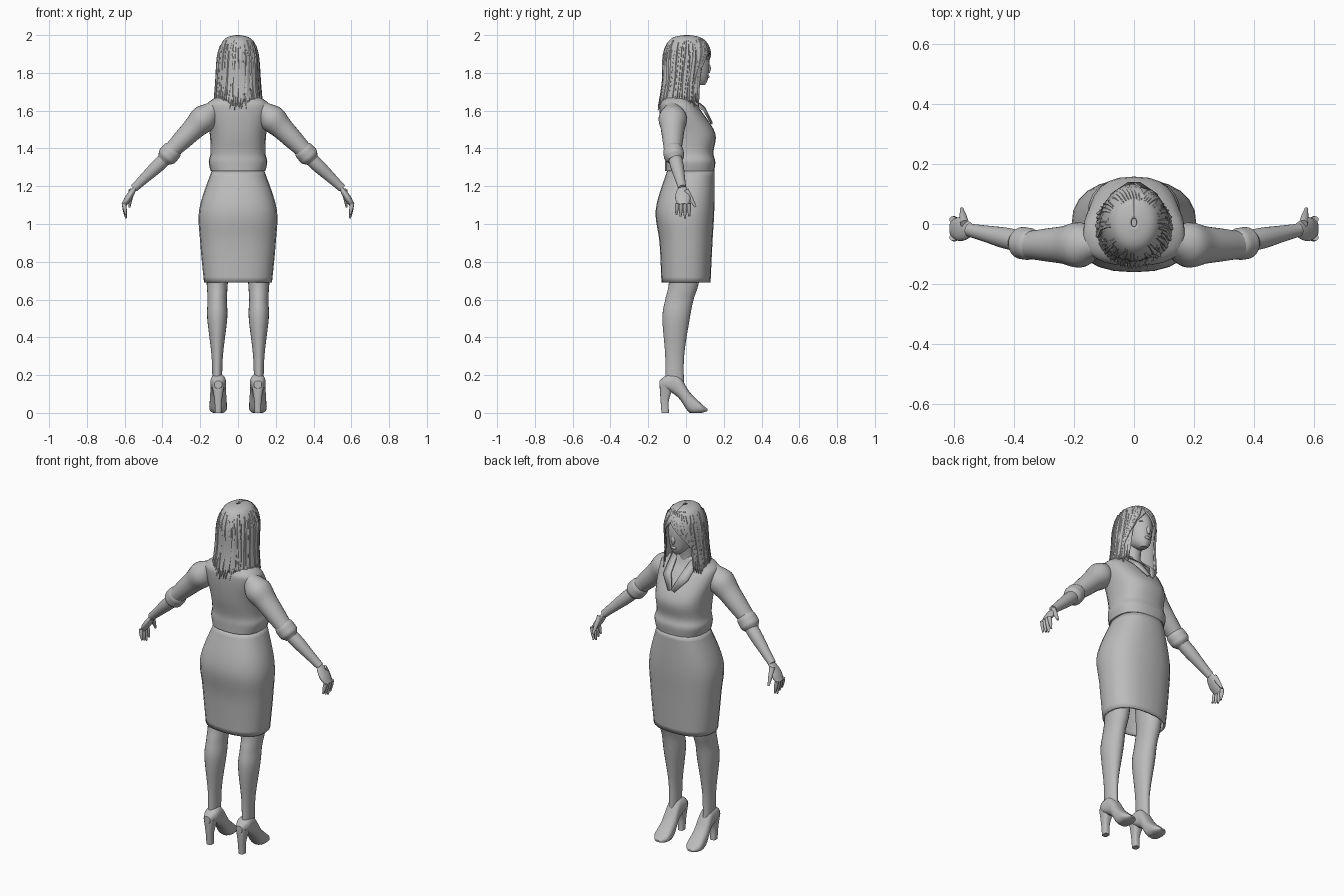
import bpy, bmesh, math, random
from mathutils import Matrix, Vector

random.seed(4)
cube = bpy.data.objects.get("Cube")
if cube:
    bpy.data.objects.remove(cube, do_unlink=True)

grey = bpy.data.materials.new("plain_grey")
grey.use_nodes = True
grey.diffuse_color = (.5, .5, .5, 1)
grey.node_tree.nodes["Principled BSDF"].inputs["Base Color"].default_value = grey.diffuse_color
made = []


def finish(name, bm, thickness=None):
    bmesh.ops.recalc_face_normals(bm, faces=bm.faces)
    mesh = bpy.data.meshes.new(name)
    bm.to_mesh(mesh)
    bm.free()
    mesh.materials.append(grey)
    part = bpy.data.objects.new(name, mesh)
    bpy.context.collection.objects.link(part)
    if thickness:
        part.modifiers.new("thickness", "SOLIDIFY").thickness = thickness
    made.append(part)


def skin(bm, rings, closed=True, capped=True):
    """Bridge successive rings of points with quads."""
    verts = [[bm.verts.new(point) for point in ring] for ring in rings]
    count = len(verts[0])
    for lower, upper in zip(verts, verts[1:]):
        for i in range(count if closed else count - 1):
            j = (i + 1) % count
            bm.faces.new((lower[i], lower[j], upper[j], upper[i]))
    if closed and capped:
        bm.faces.new(verts[0])
        bm.faces.new(verts[-1])


def refine(rows, steps=5):
    """Pass a smooth spline through rows of numbers."""
    last = len(rows) - 1
    result = []
    for i in range(last):
        around = [rows[min(max(i + k, 0), last)] for k in range(-1, 3)]
        for step in range(steps):
            t = step / steps
            result.append([b + t * (c - a + t * (2 * a - 5 * b + 4 * c - d
                                                 + t * (3 * (b - c) + d - a))) / 2
                           for a, b, c, d in zip(*around)])
    return result + [rows[last]]


def oval(width, height, squareness=2, sides=24):
    """Points of a rounded outline around the origin."""
    def bend(value):
        return math.copysign(abs(value) ** (2 / squareness), value)
    angles = [math.tau * k / sides for k in range(sides)]
    return [(width * bend(math.sin(a)), height * bend(math.cos(a))) for a in angles]


def loft(name, rows, centre=0, squareness=2, hollow=None):
    """Stack level outlines: height, half width, back, front."""
    bm = bmesh.new()
    rings = [[(centre + x, (back + front) / 2 + y, z)
              for x, y in oval(width, (front - back) / 2, squareness)]
             for z, width, back, front in refine(rows)]
    skin(bm, rings, capped=not hollow)
    finish(name, bm, hollow)


def limb(name, side, start, end, radii, flatness=1):
    """Straight round limb whose radii are evenly spaced along it."""
    start, end = (Vector((side * p[0], p[1], p[2])) for p in (start, end))
    along = (end - start).normalized()
    deep = (Vector((0, 1, 0)) - along * along.y).normalized()
    across = along.cross(deep) * flatness
    profile = refine([[radius] for radius in radii])
    bm = bmesh.new()
    skin(bm, [[start.lerp(end, i / (len(profile) - 1)) + across * x + deep * y
               for x, y in oval(radius, radius)] for i, (radius,) in enumerate(profile)])
    finish(name, bm)


def ball(name, centre, size):
    bm = bmesh.new()
    bmesh.ops.create_uvsphere(bm, u_segments=16, v_segments=8, radius=1,
                              matrix=Matrix.Translation(centre) @ Matrix.Diagonal((*size, 1)))
    finish(name, bm)


# Clothes on the body
loft("skirt", [(.69, .18, -.13, .13), (.9, .2, -.14, .14), (1.08, .205, -.16, .15),
               (1.28, .14, -.1, .15)], squareness=2.4, hollow=.01)
loft("blouse", [(1.28, .145, -.11, .15), (1.33, .155, -.11, .155), (1.38, .145, -.11, .145),
                (1.48, .15, -.13, .155), (1.6, .17, -.14, .08), (1.65, .15, -.13, .04),
                (1.7, .05, -.08, .02)], squareness=2.5)

# Neck, head and face
limb("neck", 1, (0, -.03, 1.6), (0, 0, 1.8), (.06, .045, .045))
loft("head", [(1.735, .02, .05, .1), (1.78, .055, -.03, .118), (1.9, .07, -.08, .12),
              (1.98, .03, -.03, .06)])
limb("nose", 1, (0, .11, 1.87), (0, .122, 1.8), (.005, .01, .014, .005))
ball("lips", (0, .11, 1.78), (.02, .015, .01))

# Hair surface that the locks follow
hair_rows = refine([(2, .01, -.01, .02), (1.98, .07, -.08, .09), (1.9, .105, -.12, .13),
                    (1.75, .117, -.125, .11), (1.6, .13, -.15, .12)])


def hair_point(angle, z, lift=0):
    for upper, lower in zip(hair_rows, hair_rows[1:]):
        if lower[0] <= z:
            break
    t = (upper[0] - z) / (upper[0] - lower[0])
    _, width, back, front = (a + (b - a) * t for a, b in zip(upper, lower))
    turn = math.radians(angle)
    depth = (front - back) / 2 + lift
    return (width + lift) * math.sin(turn), (back + front) / 2 + depth * math.cos(turn), z


# Shell that opens around the face
bm = bmesh.new()
shell = []
for z, *_ in hair_rows[:-2]:
    opening = 56 * min(max((1.95 - z) / .12, 0), 1)
    spread = 180 - opening
    shell.append([hair_point(180 + spread * k / 20, z) for k in range(-20, 21)])
skin(bm, shell, closed=False)
finish("hair_shell", bm, .008)


def lock(bm, angle, top, end_angle, bottom, width, lift):
    """A ridged lock of hair that tapers to a point."""
    rings = []
    for k in range(11):
        t = k / 10
        z = top + (bottom - top) * t
        middle = angle + (end_angle - angle) * t
        half = width * (1 - t ** 4) * min(1, t + .5) + .5
        rings.append([hair_point(middle + half * edge, z, lift if abs(edge) < 1 else -.003)
                      for edge in (-1, -.5, .5, 1)])
    skin(bm, rings, closed=False)


# Long locks around the back and sides, with ragged ends
bm = bmesh.new()
for k in range(46):
    angle = 52 + 256 * k / 45
    lock(bm, angle + random.uniform(-8, 8), random.uniform(1.9, 1.98), angle,
         random.uniform(1.6, 1.65), random.uniform(5, 9), random.uniform(.001, .006))
finish("long_locks", bm)

# Side-swept fringe from an off-centre parting
bm = bmesh.new()
for k in range(9):
    lock(bm, 28 - 8 * k, 1.985, -22 - 5 * k, 1.87 - k / 60, 9, .004)
for k in range(4):
    lock(bm, 24 + 6 * k, 1.98, 46 + 6 * k, 1.84 - k / 25, 8, .004)
finish("fringe", bm)

for side, tag in ((1, "left_"), (-1, "right_")):
    # Collar flap
    bm = bmesh.new()
    edges = [[(.05, 0, 1.7), (.09, 0, 1.69)], [(.03, .1, 1.62), (.08, .1, 1.6)],
             [(0, .14, 1.54), (.02, .14, 1.53)]]
    skin(bm, [[(side * x, y, z) for x, y, z in edge] for edge in edges], closed=False)
    finish(tag + "collar", bm, .008)

    # Eye and brow
    ball(tag + "eye", (side * .028, .1, 1.85), (.014, .012, .006))
    ball(tag + "brow", (side * .03, .1, 1.873), (.018, .014, .004))

    # Sleeve, rolled cuff and forearm
    limb(tag + "sleeve", side, (.12, -.07, 1.62), (.35, -.07, 1.39),
         (.04, .075, .063, .055, .047), .95)
    limb(tag + "cuff", side, (.33, -.07, 1.41), (.395, -.06, 1.335),
         (.04, .052, .054, .052, .035))
    limb(tag + "forearm", side, (.37, -.06, 1.36), (.55, -.02, 1.19),
         (.036, .035, .028, .022))

    # Hand
    limb(tag + "palm", side, (.54, -.02, 1.2), (.605, -.015, 1.1),
         (.02, .035, .04, .03), .45)
    for i, finger in enumerate(("index", "middle", "ring", "little")):
        y = .015 - i / 50
        length = .08 - abs(i - 1) / 100
        limb(tag + finger + "_finger", side, (.605, y, 1.11), (.593, y * 1.15, 1.11 - length),
             (.011, .01, .005))
    limb(tag + "thumb", side, (.565, 0, 1.18), (.575, .05, 1.09), (.014, .012, .006))

    # Leg
    loft(tag + "leg", [(.9, .07, -.1, .09), (.7, .057, -.09, .07), (.6, .051, -.11, .04),
                       (.5, .053, -.125, .02), (.3, .03, -.11, -.01), (.12, .025, -.11, -.01)],
         centre=side * .11)

    # Shoe body, each outline given as position, underside, top, half width
    bm = bmesh.new()
    rings = []
    for y, low, high, width in refine([(-.14, .13, .17, .02), (-.1, .12, .2, .04),
                                       (-.04, .08, .2, .04), (.02, 0, .11, .045),
                                       (.08, 0, .05, .045), (.115, .01, .02, .015)]):
        rings.append([(side * .105 + x, y, max(0, (low + high) / 2 + z))
                      for x, z in oval(width, (high - low) / 2, 2.5)])
    skin(bm, rings)
    finish(tag + "shoe", bm)
    loft(tag + "heel", [(0, .017, -.13, -.09), (.07, .02, -.135, -.09), (.15, .035, -.14, -.06)],
         centre=side * .105, squareness=3)

# Smooth shading with sharp edges kept
for part in bpy.context.selected_objects:
    part.select_set(False)
for part in made:
    part.select_set(True)
bpy.context.view_layer.objects.active = made[0]
bpy.ops.object.shade_smooth_by_angle(angle=math.radians(45))
